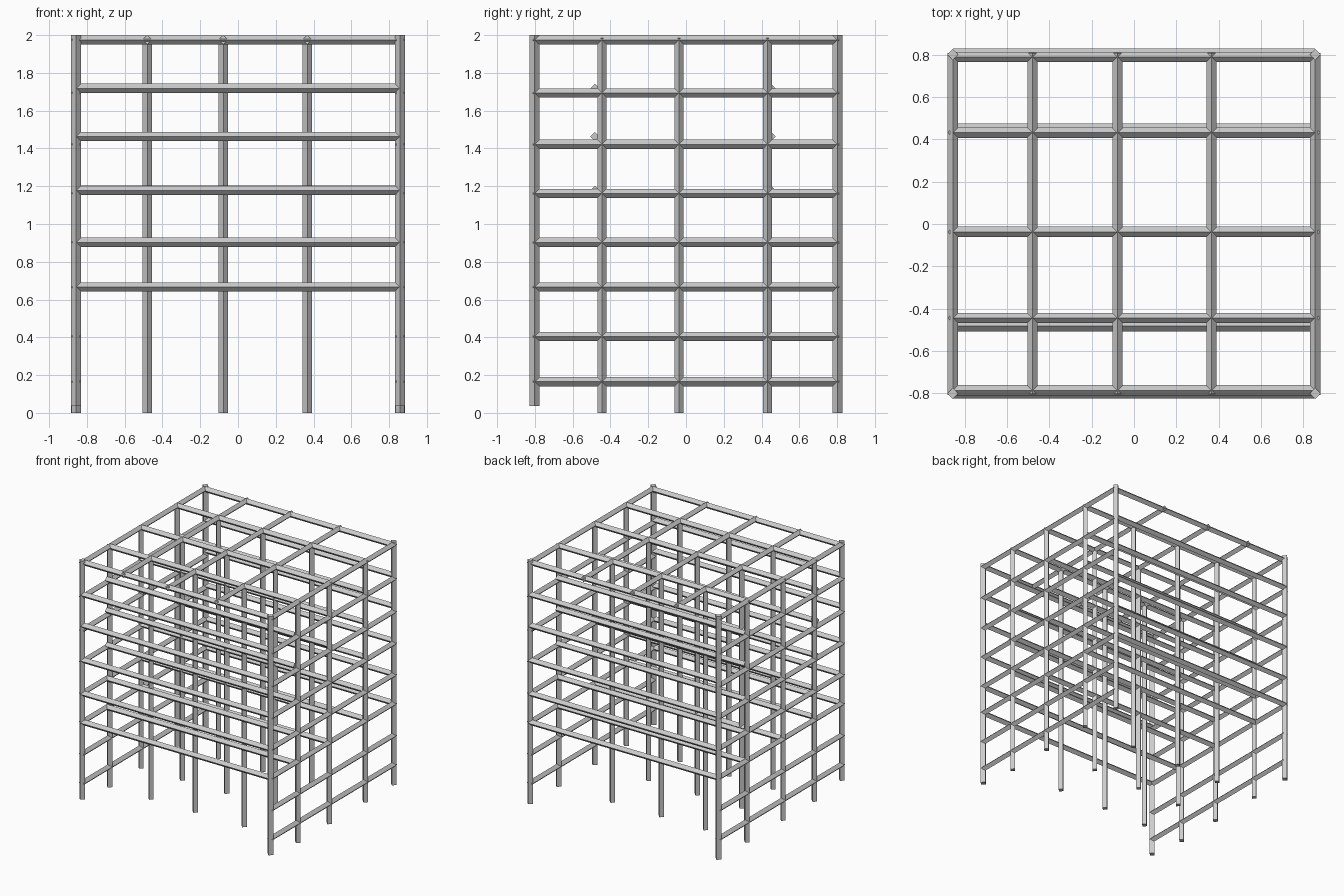
import bpy
from mathutils import Vector

if "Cube" in bpy.data.objects:
    bpy.data.objects.remove(bpy.data.objects["Cube"])

R = 0.0245                       # half diagonal of the square tube
XS = [-0.48, -0.078, 0.367]      # inner column lines
SIDE = 0.857                     # side frame position
YS = [-0.445, -0.037, 0.432]     # inner row lines


def bar(name, a, b, r=R):
    """Four-sided tube set on edge (diamond section) from a to b."""
    a, b = Vector(a), Vector(b)
    d = (b - a).normalized()
    u = Vector((1, 0, 0)) if abs(d.x) < 0.5 else Vector((0, 1, 0))
    v = d.cross(u)
    ring = [u * r, v * r, -u * r, -v * r]
    verts = [a + p for p in ring] + [b + p for p in ring]
    faces = [(i, (i + 1) % 4, (i + 1) % 4 + 4, i + 4) for i in range(4)]
    faces += [(3, 2, 1, 0), (4, 5, 6, 7)]
    mesh = bpy.data.meshes.new(name)
    mesh.from_pydata(verts, [], faces)
    obj = bpy.data.objects.new(name, mesh)
    bpy.context.collection.objects.link(obj)
    return obj


# Corner posts (the front pair stops just above the floor)
for s in (-1, 1):
    bar("front_corner_post", (s * SIDE, -0.802, 0.037), (s * SIDE, -0.802, 2.0), 0.026)
    bar("back_corner_post", (s * SIDE, 0.802, 0), (s * SIDE, 0.802, 2.0), 0.026)

# Inner and side posts
for y in YS:
    for x in [-SIDE] + XS + [SIDE]:
        bar("post", (x, y, 0), (x, y, 1.985))

# Side ladder rungs running front to back
for z in (0.165, 0.405, 0.666, 0.903, 1.162, 1.422, 1.694, 1.975):
    for s in (-1, 1):
        bar("side_rung", (s * SIDE, -0.81, z), (s * SIDE, 0.81, z))

# Long shelf rails on every row, set against the outside of the posts
for z in (0.667, 0.903, 1.178, 1.463, 1.718):
    for y in (-0.802, -0.483, -0.037, 0.450, 0.805):
        bar("shelf_rail", (-SIDE, y, z), (SIDE, y, z))

# Roof grid
for y in [-0.787] + YS + [0.79]:
    bar("roof_rail", (-SIDE, y, 1.974), (SIDE, y, 1.974))
for x in XS:
    bar("roof_cross_rail", (x, -0.805, 1.9755), (x, 0.81, 1.9755))
